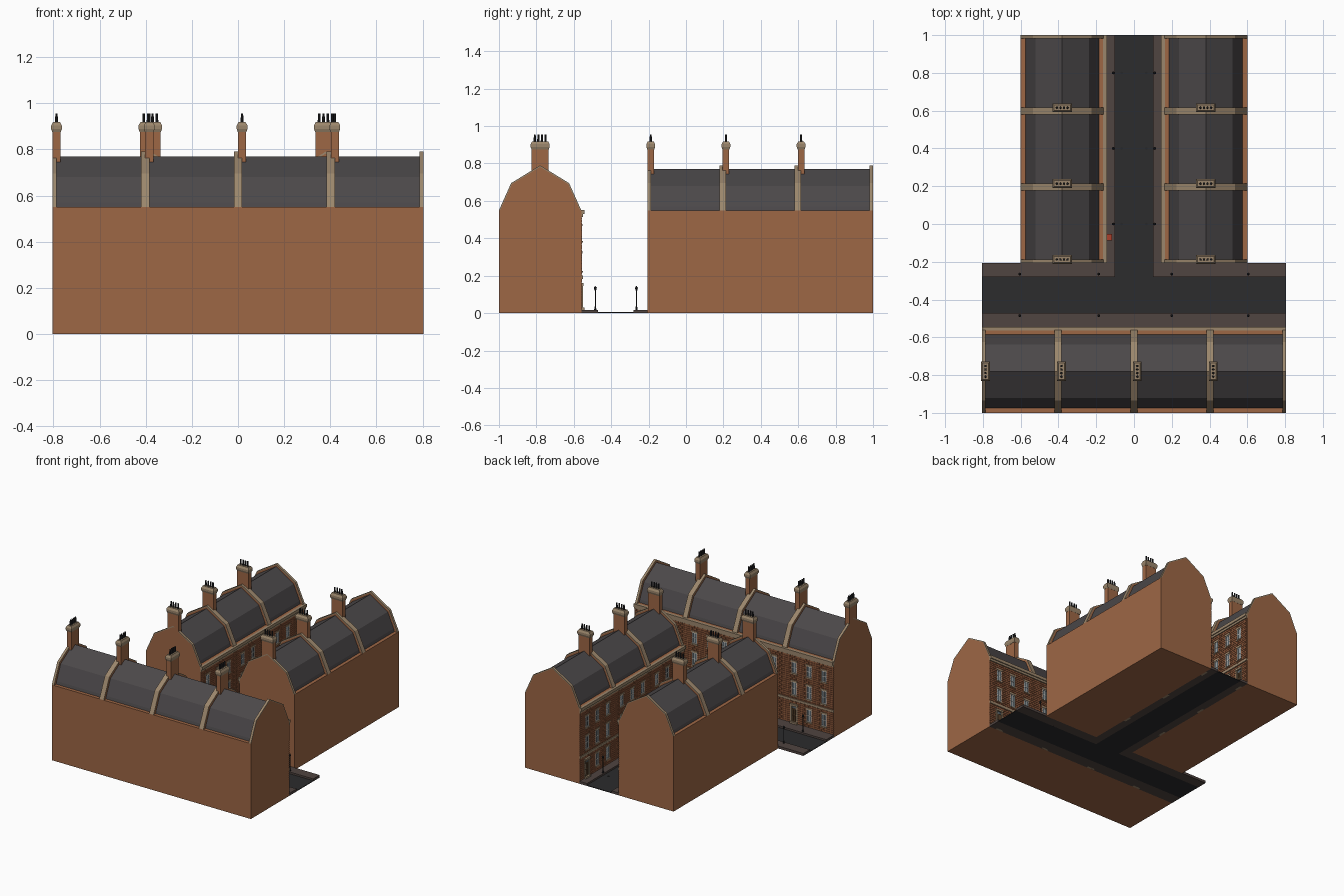
import bpy, bmesh, math
from mathutils import Matrix

if "Cube" in bpy.data.objects:
    bpy.data.objects.remove(bpy.data.objects["Cube"])

COL = {
    "brick": (0.34, 0.135, 0.06), "facing": (0.27, 0.10, 0.045), "stone": (0.33, 0.24, 0.15),
    "slate": (0.07, 0.064, 0.067), "iron": (0.02, 0.02, 0.022), "road": (0.025, 0.025, 0.026),
    "paving": (0.08, 0.058, 0.052), "white": (0.65, 0.64, 0.6), "glass": (0.10, 0.13, 0.15),
    "door": (0.10, 0.055, 0.025), "red": (0.4, 0.05, 0.025),
}
MATS = {}
for k, c in COL.items():
    MATS[k] = bpy.data.materials.new(k)
    MATS[k].diffuse_color = (*c, 1)


def box(bm, x0, x1, y0, y1, z0, z1):
    prism(bm, [(y0, z0), (y1, z0), (y1, z1), (y0, z1)], x0, x1)


def prism(bm, pts, x0, x1):
    a = [bm.verts.new((x0, y, z)) for y, z in pts]
    b = [bm.verts.new((x1, y, z)) for y, z in pts]
    bm.faces.new(a[::-1])
    bm.faces.new(b)
    for i in range(len(pts)):
        j = (i + 1) % len(pts)
        bm.faces.new((a[i], a[j], b[j], b[i]))


def cyl(bm, x, y, z0, z1, r0, r1=None, n=8):
    bmesh.ops.create_cone(bm, cap_ends=True, segments=n, radius1=r0, radius2=r0 if r1 is None else r1,
                          depth=z1 - z0, matrix=Matrix.Translation((x, y, (z0 + z1) / 2)))


def finish(bm, name, mat, matrix=Matrix()):
    bm.transform(matrix)
    bmesh.ops.recalc_face_normals(bm, faces=bm.faces)
    me = bpy.data.meshes.new(name)
    bm.to_mesh(me)
    bm.free()
    me.materials.append(MATS[mat])
    ob = bpy.data.objects.new(name, me)
    bpy.context.collection.objects.link(ob)
    return ob


P, D, EAVE = 0.402, 0.44, 0.55          # house pitch, depth, eaves height
GABLE = [(0, .55), (.065, .695), (.22, .79), (.375, .695), (.44, .55)]
INNER = [(.22 + (y - .22) * .97, .55 + (z - .55) * .965) for y, z in GABLE]
ROOF = [(.022, .54), (.03, .57), (.078, .68), (.22, .77), (.362, .68), (.41, .57), (.418, .54)]


def openings(x):
    # x0, x1, z0, z1, kind for one house
    out = []
    for i, cx in enumerate((.08, .2, .32)):
        if i == 2:
            out.append((x + cx - .029, x + cx + .029, .0, .155, "door"))
        else:
            out.append((x + cx - .021, x + cx + .021, .06, .15, "window"))
        out.append((x + cx - .021, x + cx + .021, .225, .32, "window"))
        out.append((x + cx - .021, x + cx + .021, .385, .465, "window"))
    return out


def terrace(name, n, matrix):
    L = n * P
    names = ["walls", "facing_bricks", "stone_trim", "roofs", "chimney_stacks", "chimney_caps",
             "chimney_pots", "window_frames", "window_glass", "doors"]
    b = {k: bmesh.new() for k in names}
    box(b["walls"], 0, L, 0, D, 0, EAVE)
    st = b["stone_trim"]
    # cornice, string course and plinth
    box(st, 0, L, D, D + .009, .515, .53)
    box(st, 0, L, D - .004, D + .016, .53, .552)
    box(st, 0, L, D, D + .009, .183, .2)
    for h in range(n):
        x = h * P
        # parapet walls with stone coping, roof between
        for w in (x, x + P - .018):
            prism(b["walls"], INNER, w, w + .018)
            prism(st, GABLE + INNER[::-1], w, w + .018)
        prism(b["roofs"], ROOF, x + .018, x + P - .018)
        # chimney stack, chamfered cap and four pots
        box(b["chimney_stacks"], x, x + .035, .175, .265, .745, .885)
        c, m = x + .0175, .22
        for z0, z1, g0, g1 in ((.875, .889, .001, .006), (.889, .903, .006, .006), (.903, .918, .006, -.002)):
            cone = bmesh.ops.create_cube(b["chimney_caps"], size=1)["verts"]
            for v in cone:
                g, z = (g1, z1) if v.co.z > 0 else (g0, z0)
                v.co = (c + (1 if v.co.x > 0 else -1) * (.0175 + g),
                        m + (1 if v.co.y > 0 else -1) * (.045 + g), z)
        for k in range(4):
            cyl(b["chimney_pots"], c, m + (k - 1.5) * .019, .91, .955, .0065, .005)
        # windows and door
        holes = openings(x)
        for x0, x1, z0, z1, kind in holes:
            fr, xm, zm = b["window_frames"], (x0 + x1) / 2, (z0 + z1) / 2
            if kind == "window":
                box(b["window_glass"], x0, x1, D, D + .001, z0, z1)
                for a, e in ((x0, x0 + .005), (x1 - .005, x1), (xm - .0015, xm + .0015)):
                    box(fr, a, e, D, D + .003, z0, z1)
                for a, e in ((z0, z0 + .005), (z1 - .005, z1), (zm - .002, zm + .002)):
                    box(fr, x0, x1, D, D + .0035, a, e)
                box(st, x0 - .005, x1 + .005, D, D + .009, z0 - .008, z0)
                box(st, x0 - .005, x1 + .005, D, D + .007, z1, z1 + .012)
            else:
                box(b["doors"], x0 + .01, x1 - .01, D, D + .003, .03, z1 - .03)
                for k in (-1, 1):
                    box(b["doors"], xm + k * .008 - .005, xm + k * .008 + .005, D, D + .005, .04, .075)
                    box(b["doors"], xm + k * .008 - .005, xm + k * .008 + .005, D, D + .005, .082, .118)
                box(b["window_glass"], x0 + .01, x1 - .01, D, D + .002, z1 - .028, z1 - .01)
                box(st, x0, x0 + .01, D, D + .009, 0, z1)
                box(st, x1 - .01, x1, D, D + .009, 0, z1)
                box(st, x0 - .003, x1 + .003, D, D + .012, z1 - .01, z1 + .005)
                box(st, x0, x1, D, D + .016, 0, .03)
        # running-bond facing bricks, cut around the openings
        rh, bl, row, z = .0145, .0335, 0, .02
        while z + rh < .517:
            xa = x - (bl / 2 if row % 2 else 0)
            while xa < x + P - .001:
                lo, hi = max(xa, x) + .001, min(xa + bl, x + P) - .001
                spans = [(lo, hi)]
                for x0, x1, z0, z1, kind in holes:
                    if z + rh > z0 and z < z1:
                        spans = [s for l, r in spans for s in ((l, min(r, x0)), (max(l, x1), r)) if s[1] - s[0] > .003]
                for l, r in spans:
                    box(b["facing_bricks"], l, r, D - .001, D + .0045, z + .001, z + rh - .001)
                xa += bl
            z += rh
            row += 1
    mats = ["brick", "facing", "stone", "slate", "brick", "stone", "iron", "white", "glass", "door"]
    for k, mt in zip(names, mats):
        finish(b[k], name + "_" + k, mt, matrix)


T = Matrix.Translation
terrace("front_terrace", 4, T((-.804, -1, 0)))
side = T((.6, -.206, 0)) @ Matrix.Rotation(math.pi / 2, 4, 'Z')
terrace("right_terrace", 3, side)
terrace("left_terrace", 3, Matrix.Diagonal((-1, 1, 1, 1)) @ side)

# T-shaped road
bm = bmesh.new()
box(bm, -.804, .804, -.47, -.28, 0, .005)
box(bm, -.1, .1, -.28, 1, 0, .005)
finish(bm, "road", "road")

# pavements
bm = bmesh.new()
box(bm, -.804, .804, -.56, -.47, 0, .018)
for s in (-1, 1):
    a, c = sorted((s * .1, s * .804))
    box(bm, a, c, -.28, -.206, 0, .018)
    a, c = sorted((s * .1, s * .16))
    box(bm, a, c, -.206, 1, 0, .018)
finish(bm, "pavements", "paving")

# street lamps and drain covers
bm, drains = bmesh.new(), bmesh.new()
spots = [(x, y) for x in (-.605, -.187, .2, .605) for y in (-.485, -.265)]
spots += [(s * .11, y) for s in (-1, 1) for y in (0, .4, .8)]
for x, y in spots:
    cyl(bm, x, y, .018, .035, .006, .004)
    cyl(bm, x, y, .035, .12, .0025)
    cyl(bm, x, y, .12, .136, .004, .008, 6)
    cyl(bm, x, y, .136, .145, .008, .001, 6)
for s in (-1, 1):
    for y in (0, .4, .8):
        cyl(drains, s * .065, y, .004, .008, .007)
finish(bm, "street_lamps", "iron")
finish(drains, "drain_covers", "iron")

# red kiosk on the left pavement
bm, gl = bmesh.new(), bmesh.new()
box(bm, -.15, -.12, -.085, -.055, .018, .11)
box(bm, -.153, -.117, -.088, -.052, .105, .116)
box(bm, -.147, -.123, -.082, -.058, .116, .122)
box(gl, -.145, -.119, -.08, -.06, .035, .1)
finish(bm, "kiosk", "red")
finish(gl, "kiosk_glass", "glass")

for m in bpy.data.materials:
    if m.users and not m.is_grease_pencil:
        m.use_nodes = True
        m.node_tree.nodes["Principled BSDF"].inputs["Base Color"].default_value = m.diffuse_color
